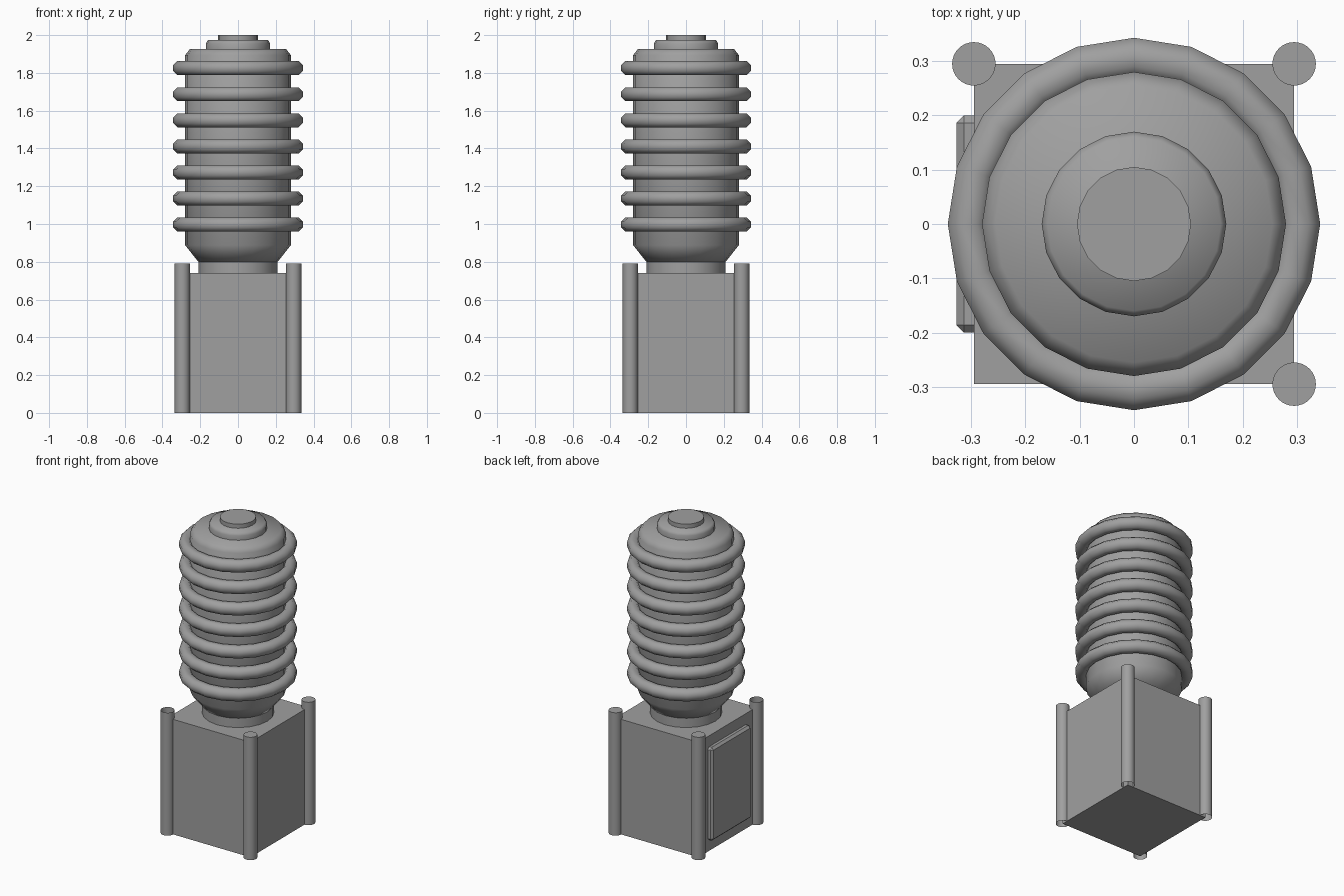
import bpy, bmesh
from math import sin, cos, pi, radians

cube = bpy.data.objects.get("Cube")
if cube:
    bpy.data.objects.remove(cube, do_unlink=True)

grey = bpy.data.materials.new("mid grey")
grey.use_nodes = True
grey.diffuse_color = (0.35, 0.35, 0.35, 1)
grey.node_tree.nodes["Principled BSDF"].inputs["Base Color"].default_value = grey.diffuse_color


def add_object(name, bm, location=(0, 0, 0), smooth=None):
    mesh = bpy.data.meshes.new(name)
    bm.to_mesh(mesh)
    bm.free()
    mesh.materials.append(grey)
    obj = bpy.data.objects.new(name, mesh)
    obj.location = location
    bpy.context.collection.objects.link(obj)
    if smooth:
        bpy.ops.object.select_all(action='DESELECT')
        obj.select_set(True)
        bpy.context.view_layer.objects.active = obj
        bpy.ops.object.shade_smooth_by_angle(angle=radians(smooth))
    return obj


def lathe(name, profile, sides, location=(0, 0, 0), closed=False):
    """Turn a (radius, height) profile around z."""
    bm = bmesh.new()
    rows = [[bm.verts.new((r * cos(2 * pi * i / sides), r * sin(2 * pi * i / sides), z))
             for i in range(sides)] for r, z in profile]
    pairs = list(zip(rows, rows[1:]))
    if closed:
        pairs.append((rows[-1], rows[0]))
    for low, high in pairs:
        for i in range(sides):
            j = (i + 1) % sides
            bm.faces.new((low[i], low[j], high[j], high[i]))
    bmesh.ops.remove_doubles(bm, verts=bm.verts, dist=1e-5)
    return add_object(name, bm, location, smooth=70)


def block(name, size, location):
    bm = bmesh.new()
    bmesh.ops.create_cube(bm, size=1)
    bmesh.ops.scale(bm, vec=size, verts=bm.verts)
    return add_object(name, bm, location)


# Square base with a bevelled panel on its right side
BASE, HALF = 0.74, 0.295
block("base_block", (2 * HALF, 2 * HALF, BASE), (0, 0, BASE / 2))
panel = block("side_panel", (0.06, 0.4, 0.6), (-0.297, 0, BASE / 2))
bevel = panel.modifiers.new("edge_bevel", 'BEVEL')
bevel.width = 0.014
bevel.segments = 1

# Corner posts: open tubes below, capped on top except at the front right
for side, x in (("left", HALF), ("right", -HALF)):
    for end, y in (("front", -HALF), ("back", HALF)):
        post = [(0.04, 0), (0.04, 0.79)]
        if (side, end) != ("right", "front"):
            post.append((0, 0.79))
        lathe(f"{end}_{side}_post", post, 32, (x, y, 0))

# Tall column: neck, flare, straight wall and chamfered shoulder
SIDES = 20
lathe("neck", [(0.21, BASE - 0.02), (0.21, 0.81)], SIDES)
lathe("column", [(0, 0.8), (0.21, 0.8), (0.28, 0.888), (0.28, 1.894),
                 (0.255, 1.926), (0, 1.926)], SIDES)

# Rounded fins stacked up the column
fin = [(0.306 + 0.04 * cos(pi / 8 + k * pi / 4), 0.04 * sin(pi / 8 + k * pi / 4))
       for k in range(8)]
for n in range(7):
    lathe(f"fin_{n + 1}", fin, SIDES, (0, 0, 0.997 + 0.138 * n), closed=True)

# Stepped cap and terminal
lathe("top_cap", [(0.17, 1.92), (0.17, 1.955), (0.16, 1.973), (0, 1.973)], SIDES)
lathe("top_terminal", [(0.105, 1.97), (0.105, 2.0), (0, 2.0)], SIDES)
